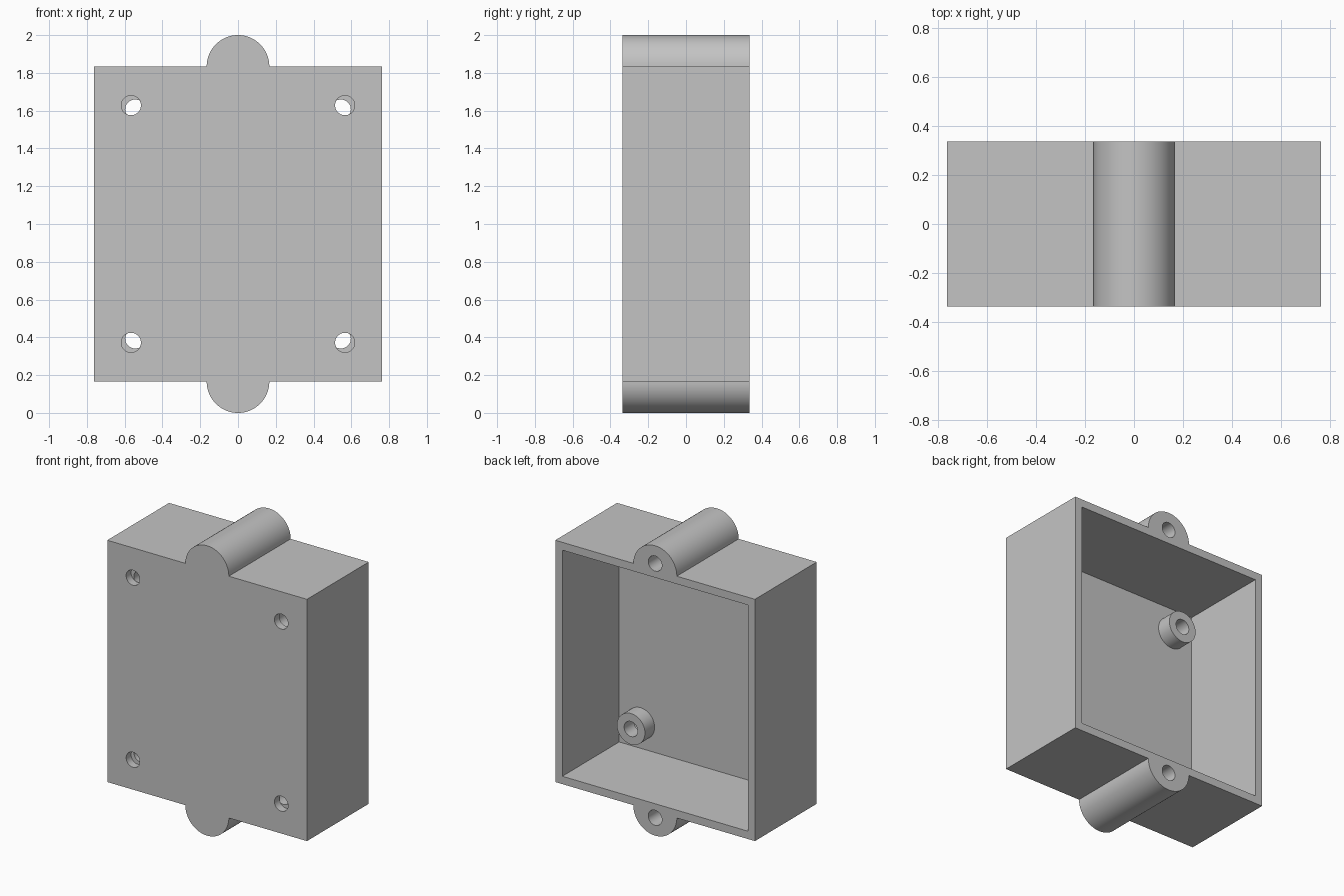
import bpy
import bmesh
from math import pi, radians
from mathutils import Matrix

if "Cube" in bpy.data.objects:
    bpy.data.objects.remove(bpy.data.objects["Cube"], do_unlink=True)

# Main dimensions
HALF_W, HALF_D = 0.762, 0.337
Z_LOW, Z_HIGH = 0.166, 1.834
MID_Z = 1.0
WALL = 0.054
HOLE_R = 0.052
FLOOR_Y = -HALF_D + WALL

grey = bpy.data.materials.new("matte grey")
grey.use_nodes = True
colour = (0.55, 0.55, 0.55, 1)
grey.diffuse_color = colour
grey.node_tree.nodes["Principled BSDF"].inputs["Base Color"].default_value = colour


def finish(name, bm):
    mesh = bpy.data.meshes.new(name)
    bm.to_mesh(mesh)
    bm.free()
    obj = bpy.data.objects.new(name, mesh)
    obj.data.materials.append(grey)
    bpy.context.collection.objects.link(obj)
    return obj


def box(name, half_w, y0, y1, z0, z1):
    bm = bmesh.new()
    place = Matrix.Translation((0, (y0 + y1) / 2, (z0 + z1) / 2))
    size = Matrix.Diagonal((2 * half_w, y1 - y0, z1 - z0, 1))
    bmesh.ops.create_cube(bm, size=1, matrix=place @ size)
    return finish(name, bm)


def rod(name, x, z, y0, y1, radius):
    """Cylinder running front to back."""
    bm = bmesh.new()
    place = Matrix.Translation((x, (y0 + y1) / 2, z)) @ Matrix.Rotation(pi / 2, 4, "X")
    bmesh.ops.create_cone(bm, cap_ends=True, segments=64, radius1=radius,
                          radius2=radius, depth=y1 - y0, matrix=place)
    return finish(name, bm)


def combine(target, tool, operation):
    """Apply a boolean and discard the tool."""
    tool.hide_render = True
    mod = target.modifiers.new("combine", "BOOLEAN")
    mod.operation, mod.object, mod.solver = operation, tool, "EXACT"
    bpy.context.view_layer.objects.active = target
    bpy.ops.object.modifier_apply(modifier=mod.name)
    bpy.data.objects.remove(tool, do_unlink=True)


def smooth(obj):
    bpy.ops.object.select_all(action="DESELECT")
    obj.select_set(True)
    bpy.context.view_layer.objects.active = obj
    bpy.ops.object.shade_smooth_by_angle(angle=radians(30))


# Housing with rounded fixing lugs at top and bottom
housing = box("housing", HALF_W, -HALF_D, HALF_D, Z_LOW, Z_HIGH)
for z in (Z_LOW, Z_HIGH):
    combine(housing, rod("lug", 0, z, -HALF_D, HALF_D, 0.166), "UNION")

# Cavity open at the back
combine(housing, box("cavity_cutter", HALF_W - WALL, FLOOR_Y, HALF_D + 0.1,
                     Z_LOW + WALL, Z_HIGH - WALL), "DIFFERENCE")

# Blind screw holes in the lugs
for side in (-1, 1):
    z = MID_Z + side * 0.877
    combine(housing, rod("lug_hole_cutter", 0, z, -0.2, HALF_D + 0.1, HOLE_R), "DIFFERENCE")

# Corner holes in the front plate, with slightly offset hollow posts behind
for sx, side in ((-1, "right"), (1, "left")):
    for sz, level in ((-1, "lower"), (1, "upper")):
        combine(housing, rod("plate_hole_cutter", sx * 0.566, MID_Z + sz * 0.628,
                             -HALF_D - 0.1, FLOOR_Y + 0.1, HOLE_R), "DIFFERENCE")
        x, z = sx * 0.545, MID_Z + sz * 0.607
        post = rod(f"{level}_{side}_post", x, z, FLOOR_Y, FLOOR_Y + 0.105, 0.107)
        combine(post, rod("post_hole_cutter", x, z, -HALF_D, 0, HOLE_R), "DIFFERENCE")
        smooth(post)
smooth(housing)
